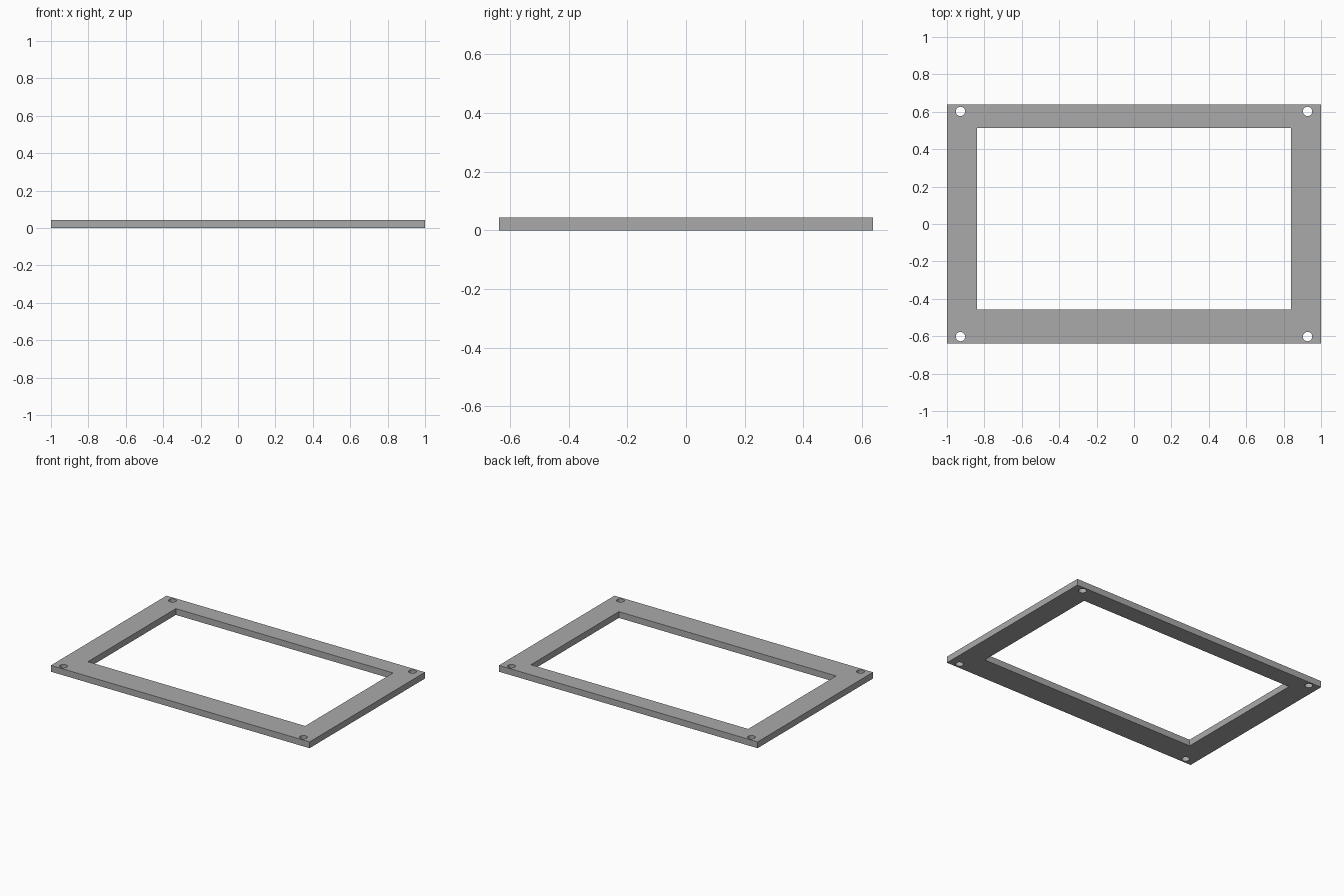
import bpy
import math

if "Cube" in bpy.data.objects:
    bpy.data.objects.remove(bpy.data.objects["Cube"], do_unlink=True)

THICKNESS = 0.044
HALF_X, HALF_Y = 1.0, 0.638

# Plain grey material
grey = bpy.data.materials.new("grey")
grey.use_nodes = True
colour = (0.4, 0.4, 0.4, 1)
grey.diffuse_color = colour
grey.node_tree.nodes["Principled BSDF"].inputs["Base Color"].default_value = colour


def rectangle(x0, x1, y0, y1):
    return [(x0, y0), (x1, y0), (x1, y1), (x0, y1)]


def circle(cx, cy, radius, sides=32):
    angles = [2 * math.pi * i / sides for i in range(sides)]
    return [(cx + radius * math.cos(a), cy + radius * math.sin(a)) for a in angles]


# Outline, offset window opening and four corner screw holes
loops = [rectangle(-HALF_X, HALF_X, -HALF_Y, HALF_Y),
         rectangle(-0.84, 0.84, -0.458, 0.513)]
loops += [circle(sx * 0.928, sy * 0.602, 0.025) for sx in (-1, 1) for sy in (-1, 1)]

# Filled flat profile, extruded both ways into the plate
profile = bpy.data.curves.new("frame_plate", "CURVE")
profile.dimensions = "2D"
profile.fill_mode = "BOTH"
profile.extrude = THICKNESS / 2
for loop in loops:
    spline = profile.splines.new("POLY")
    spline.points.add(len(loop) - 1)
    for point, (x, y) in zip(spline.points, loop):
        point.co = (x, y, 0, 1)
    spline.use_cyclic_u = True
profile.materials.append(grey)

frame = bpy.data.objects.new("frame_plate", profile)
frame.location.z = THICKNESS / 2
bpy.context.collection.objects.link(frame)

# Convert to a mesh, weld the caps to the walls and keep edges crisp
bpy.ops.object.select_all(action="DESELECT")
frame.select_set(True)
bpy.context.view_layer.objects.active = frame
bpy.ops.object.convert(target="MESH")
bpy.ops.object.mode_set(mode="EDIT")
bpy.ops.mesh.select_all(action="SELECT")
bpy.ops.mesh.remove_doubles(threshold=0.0001)
bpy.ops.mesh.normals_make_consistent(inside=False)
bpy.ops.object.mode_set(mode="OBJECT")
bpy.ops.object.shade_smooth_by_angle(angle=math.radians(30))
